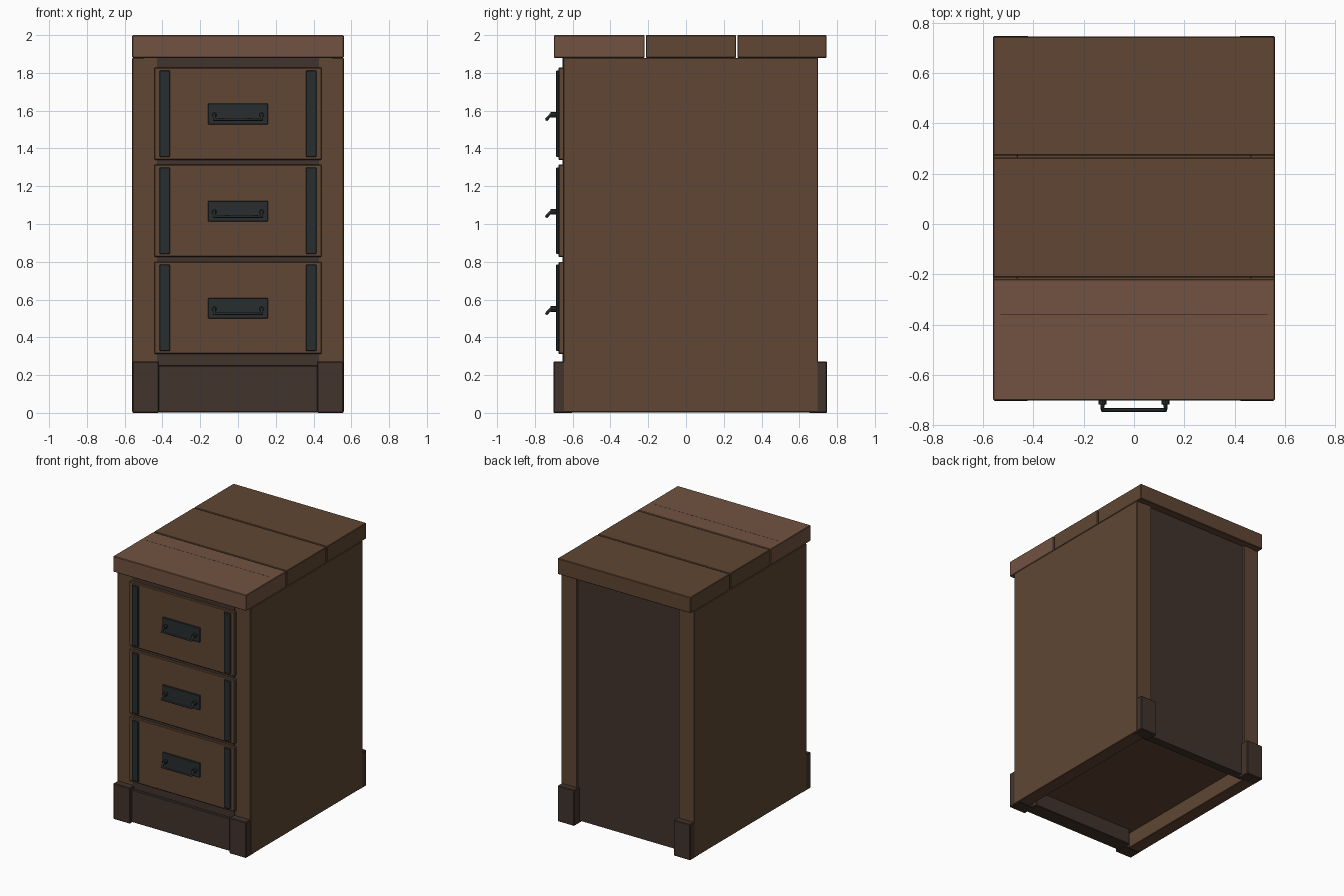
import bpy
from math import pi

if "Cube" in bpy.data.objects:
    bpy.data.objects.remove(bpy.data.objects["Cube"])


def material(name, rgb):
    m = bpy.data.materials.new(name)
    m.diffuse_color = (*rgb, 1)
    m.use_nodes = True
    m.node_tree.nodes["Principled BSDF"].inputs["Base Color"].default_value = m.diffuse_color
    return m


WOOD = material("wood", (0.115, 0.062, 0.033))
LIGHT = material("light_wood", (0.165, 0.085, 0.052))
DARK = material("dark_wood", (0.055, 0.034, 0.025))
IRON = material("iron", (0.022, 0.026, 0.028))


def box(name, x, y, z, mat, bevel=0.004):
    """Box from (min, max) ranges, with a small chamfer."""
    lo, hi = zip(x, y, z)
    bpy.ops.mesh.primitive_cube_add(size=1, location=[(a + b) / 2 for a, b in zip(lo, hi)])
    ob = bpy.context.object
    ob.name = name
    ob.scale = [b - a for a, b in zip(lo, hi)]
    bpy.ops.object.transform_apply(location=False, rotation=False, scale=True)
    if bevel:
        mod = ob.modifiers.new("chamfer", "BEVEL")
        mod.width = bevel
        mod.segments = 1
    ob.data.materials.append(mat)
    return ob


def pair(name, x, y, z, mat, bevel=0.004):
    """The same box on the right and the left."""
    box(name + "_right", x, y, z, mat, bevel)
    box(name + "_left", (-x[1], -x[0]), y, z, mat, bevel)


# Table top: three planks with narrow gaps, plus the fine seam in the front one
box("top_plank_front", (-0.56, 0.56), (-0.70, -0.219), (1.88, 2.0), LIGHT)
box("top_plank_middle", (-0.56, 0.56), (-0.212, 0.265), (1.88, 2.0), WOOD)
box("top_plank_back", (-0.56, 0.56), (0.272, 0.745), (1.88, 2.0), WOOD)
box("top_seam", (-0.53, 0.53), (-0.362, -0.358), (1.99, 2.0005), DARK, 0)

# Carcass: thick sides, recessed core and back panel
pair("side_panel", (0.46, 0.56), (-0.65, 0.70), (0.003, 1.88), WOOD)
pair("front_post", (0.43, 0.50), (-0.65, -0.56), (0.26, 1.88), WOOD, 0)
pair("back_post", (0.43, 0.50), (0.62, 0.70), (0.02, 1.88), WOOD, 0)
box("carcass_core", (-0.47, 0.47), (-0.62, 0.66), (0.12, 1.878), WOOD, 0)
box("back_panel", (-0.44, 0.44), (0.62, 0.685), (0.02, 1.88), DARK, 0)

# Front rails above, between and below the drawers
for i, z in enumerate([(0.25, 0.33), (0.79, 0.84), (1.30, 1.35), (1.82, 1.88)]):
    box(f"front_rail_{i}", (-0.43, 0.43), (-0.655, -0.60), z, DARK, 0)

# Base: plinth board and corner feet
box("plinth", (-0.43, 0.43), (-0.675, -0.56), (0.003, 0.25), DARK)
pair("front_foot", (0.418, 0.559), (-0.702, -0.60), (0, 0.272), DARK, 0.005)
pair("back_foot", (0.418, 0.559), (0.65, 0.747), (0, 0.272), DARK, 0.005)

# Drawers with iron straps, handle plate and bent pull
for i, c in enumerate((0.556, 1.07, 1.584)):
    box(f"drawer_front_{i}", (-0.443, 0.443), (-0.675, -0.645), (c - 0.244, c + 0.244), WOOD)
    pair(f"drawer_strap_{i}", (0.36, 0.415), (-0.687, -0.67), (c - 0.229, c + 0.229), IRON, 0.003)
    box(f"handle_plate_{i}", (-0.158, 0.158), (-0.687, -0.67), (c - 0.057, c + 0.053), IRON, 0.003)

    cu = bpy.data.curves.new("handle", "CURVE")
    cu.dimensions = "3D"
    cu.bevel_depth = 0.009
    cu.bevel_resolution = 1
    cu.use_fill_caps = True
    sp = cu.splines.new("POLY")
    half = [(-0.125, -0.68, -0.006), (-0.125, -0.717, -0.006), (-0.125, -0.738, -0.031)]
    pts = half + [(-x, y, z) for x, y, z in reversed(half)]
    sp.points.add(len(pts) - 1)
    for p, (x, y, z) in zip(sp.points, pts):
        p.co = (x, y, z + c, 1)
    handle = bpy.data.objects.new(f"handle_{i}", cu)
    bpy.context.collection.objects.link(handle)
    cu.materials.append(IRON)

    # Sockets where the pull meets the plate
    for s in (-1, 1):
        bpy.ops.mesh.primitive_cylinder_add(vertices=8, radius=0.015, depth=0.035,
                                            location=(s * 0.125, -0.70, c - 0.006),
                                            rotation=(pi / 2, 0, 0))
        ob = bpy.context.object
        ob.name = f"handle_socket_{i}_{'right' if s > 0 else 'left'}"
        ob.data.materials.append(IRON)
